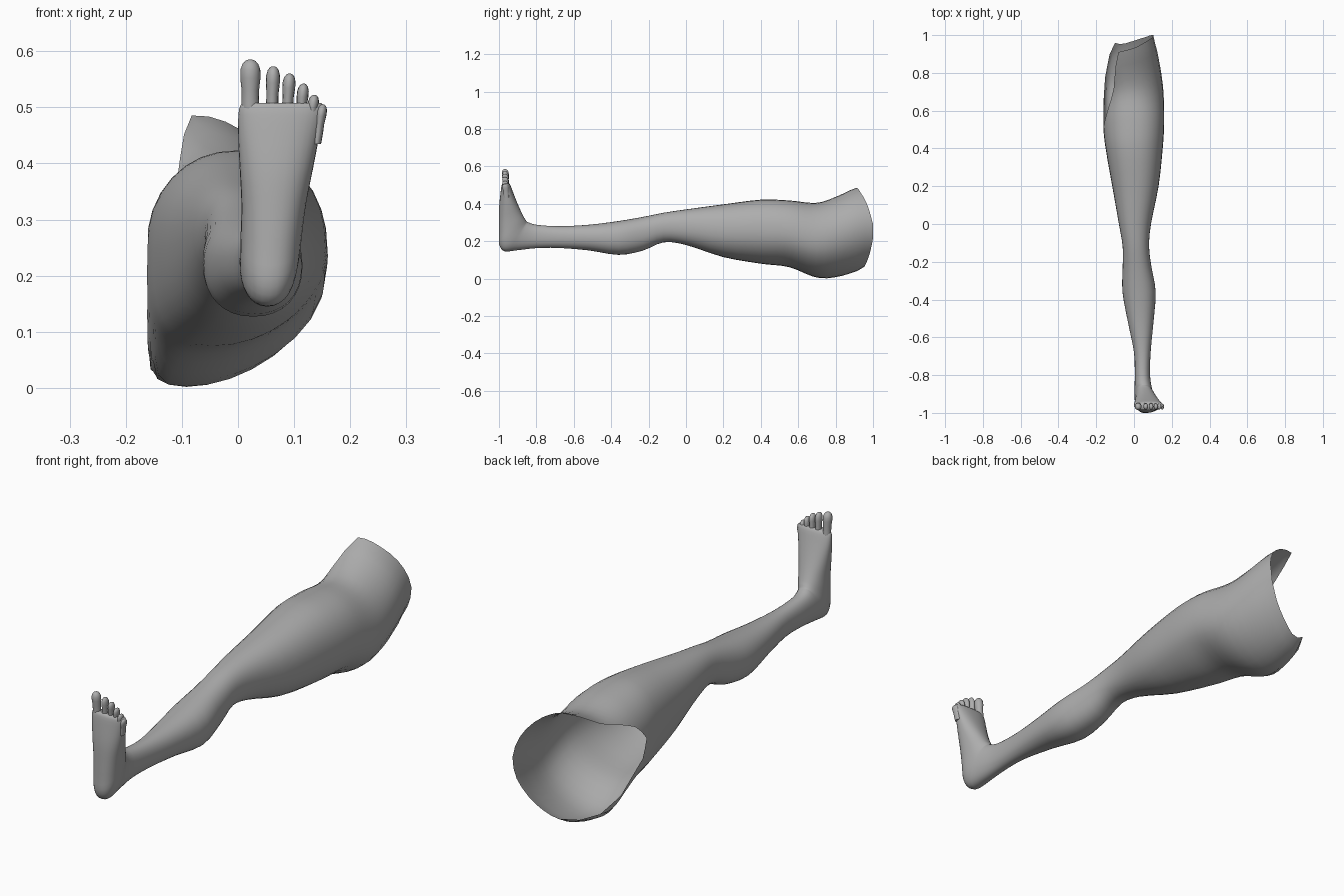
import bpy, bmesh, math
from mathutils import Vector

cube = bpy.data.objects.get("Cube")
if cube:
    bpy.data.objects.remove(cube)

skin = bpy.data.materials.new("plain grey")
skin.use_nodes = True
GREY = (0.42, 0.42, 0.42, 1)
skin.diffuse_color = GREY
skin.node_tree.nodes["Principled BSDF"].inputs["Base Color"].default_value = GREY

SIDES = 32

# Foot sections, toes to ankle: top edge (y, z), sole edge (y, z), x min, x max
FOOT = [
    (-0.945, 0.508, -0.980, 0.508, 0.010, 0.148),
    (-0.938, 0.497, -0.986, 0.497, 0.002, 0.154),
    (-0.922, 0.455, -0.992, 0.455, 0.000, 0.146),
    (-0.900, 0.400, -0.999, 0.385, 0.003, 0.134),
    (-0.880, 0.355, -1.000, 0.310, 0.006, 0.122),
    (-0.865, 0.325, -1.000, 0.240, 0.005, 0.115),
    (-0.857, 0.313, -0.998, 0.180, 0.004, 0.110),
    (-0.852, 0.306, -0.970, 0.146, 0.003, 0.104),
    (-0.845, 0.302, -0.900, 0.152, 0.003, 0.095),
]
# Leg sections, ankle to hip: y, top z, bottom z, x min, x max, top lean, bottom lean
LEG = [
    (-0.800, 0.288, 0.163, 0.004, 0.085, 0, 0),
    (-0.680, 0.280, 0.164, 0.000, 0.088, 0, 0),
    (-0.520, 0.288, 0.151, -0.032, 0.103, 0, 0),
    (-0.360, 0.308, 0.127, -0.061, 0.115, 0, 0),
    (-0.230, 0.330, 0.150, -0.060, 0.093, 0, 0),
    (-0.120, 0.352, 0.194, -0.060, 0.080, 0, 0),
    (0.000, 0.370, 0.180, -0.080, 0.090, 0, 0),
    (0.200, 0.397, 0.115, -0.115, 0.130, 0, -0.02),
    (0.400, 0.422, 0.080, -0.150, 0.152, 0, -0.04),
    (0.550, 0.418, 0.062, -0.164, 0.160, 0, -0.06),
    (0.700, 0.405, 0.006, -0.155, 0.156, -0.02, -0.09),
    (0.800, 0.437, 0.008, -0.145, 0.144, -0.055, -0.09),
    (0.920, 0.488, 0.042, -0.130, 0.122, -0.080, -0.08),
    (1.000, 0.490, 0.090, -0.120, 0.102, -0.080, -0.06),
]
# How far the open hip end reaches along y, by angle around the thigh
RIM = [(0, 1.0), (30, 0.97), (60, 0.93), (90, 0.91), (108, 0.80), (130, 0.68),
       (155, 0.56), (180, 0.49), (205, 0.52), (225, 0.66), (245, 0.88),
       (257, 0.96), (275, 0.95), (310, 0.98), (340, 1.0), (360, 1.0)]

sections = [f + (0, 0) for f in FOOT]
sections += [(y, t, y, b, x0, x1, lt, lb) for y, t, b, x0, x1, lt, lb in LEG]
LAST = len(sections) - 1


def section_at(u):
    """Smoothly interpolated section at fractional index u."""
    i = min(int(u), LAST - 1)
    t = u - i
    p0, p1, p2, p3 = (sections[max(0, min(LAST, i + k))] for k in (-1, 0, 1, 2))
    return [0.5 * (2 * b + (c - a) * t + (2 * a - 5 * b + 4 * c - d) * t * t
                   + (3 * b - a - 3 * c + d) * t ** 3)
            for a, b, c, d in zip(p0, p1, p2, p3)]


def index_of(y):
    """Fractional section index for a position along the thigh."""
    for i in range(len(FOOT), LAST):
        y0, y1 = sections[i][0], sections[i + 1][0]
        if y <= y1:
            return i + (y - y0) / (y1 - y0)
    return LAST


def rim_y(deg):
    for (a, ya), (b, yb) in zip(RIM, RIM[1:]):
        if a <= deg <= b:
            return ya + (yb - ya) * (deg - a) / (b - a)


def point(sec, ang):
    ty, tz, by, bz, x0, x1, lean_top, lean_bot = sec
    c, s = math.cos(ang), math.sin(ang)
    c = math.copysign(abs(c) ** 0.9, c)
    s = math.copysign(abs(s) ** 0.9, s)
    x = (x0 + x1) / 2 + (x1 - x0) / 2 * c + (lean_top if s > 0 else lean_bot) * s * s
    return Vector((x, (ty + by) / 2 + (ty - by) / 2 * s, (tz + bz) / 2 + (tz - bz) / 2 * s))


def loft(name, rings, cap_start=False, cap_end=False):
    bm = bmesh.new()
    rows = [[bm.verts.new(p) for p in ring] for ring in rings]
    n = len(rows[0])
    for a, b in zip(rows, rows[1:]):
        for j in range(n):
            bm.faces.new((a[j], a[(j + 1) % n], b[(j + 1) % n], b[j]))
    if cap_start:
        bm.faces.new(rows[0])
    if cap_end:
        bm.faces.new(rows[-1])
    bmesh.ops.recalc_face_normals(bm, faces=bm.faces)
    mesh = bpy.data.meshes.new(name)
    bm.to_mesh(mesh)
    bm.free()
    mesh.materials.append(skin)
    ob = bpy.data.objects.new(name, mesh)
    bpy.context.collection.objects.link(ob)
    bpy.ops.object.select_all(action='DESELECT')
    ob.select_set(True)
    bpy.context.view_layer.objects.active = ob
    bpy.ops.object.shade_smooth_by_angle(angle=math.radians(60))
    return ob


# Foot, shin and thigh as one skin, open at the hip
angles = [2 * math.pi * j / SIDES for j in range(SIDES)]
START_Y, STEPS = 0.40, 14
stop = index_of(START_Y)
count = round(stop * 3)
rings = [[point(section_at(stop * k / count), a) for a in angles] for k in range(count + 1)]
for k in range(1, STEPS + 1):
    ring = []
    for a in angles:
        y = START_Y + (rim_y(math.degrees(a)) - START_Y) * k / STEPS
        p = point(section_at(index_of(y)), a)
        p.y = y
        ring.append(p)
    rings.append(ring)
loft("leg_and_foot", rings, cap_start=True)

# Six toes: tip x, tip z, half width
TOES = [(0.022, 0.585, 0.0180), (0.063, 0.573, 0.0125), (0.092, 0.560, 0.0115),
        (0.117, 0.542, 0.0105), (0.136, 0.522, 0.0100), (0.151, 0.505, 0.0095)]
# Toe shape: share of height, share of width
TOE_PROFILE = [(0, 0.85), (0.3, 0.88), (0.5, 0.86), (0.7, 1.0), (0.84, 0.98),
               (0.93, 0.78), (0.98, 0.5), (1.0, 0.2)]
for n, (tx, tz, r) in enumerate(TOES):
    root_z = 0.475 - 0.04 * max(0, n - 2) / 3
    root_x = tx - 0.003 * n ** 0.8
    depth = r * 0.35 + 0.013
    rings = []
    for h, w in TOE_PROFILE:
        cx = root_x + (tx - root_x) * h
        cy = -0.960 - 0.008 * h
        cz = root_z + (tz - root_z) * h
        rings.append([(cx + r * w * math.cos(2 * math.pi * j / 14),
                       cy + depth * w * math.sin(2 * math.pi * j / 14), cz)
                      for j in range(14)])
    loft("big_toe" if n == 0 else f"toe_{n + 1}", rings, True, True)
